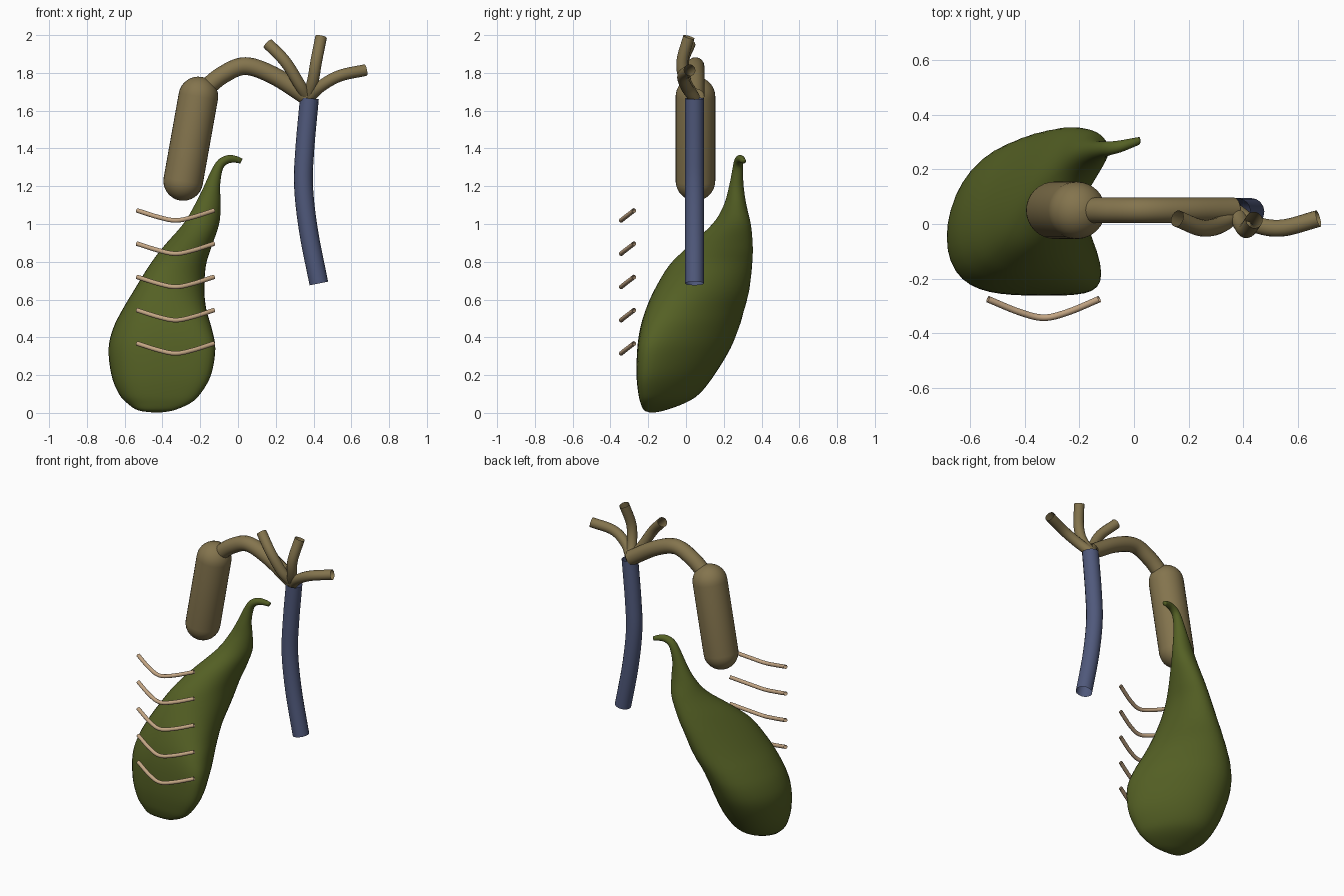
import bpy, bmesh
from math import sin, cos, pi, radians
from mathutils import Vector

if "Cube" in bpy.data.objects:
    bpy.data.objects.remove(bpy.data.objects["Cube"])


def material(name, rgb):
    m = bpy.data.materials.new(name)
    m.diffuse_color = (*rgb, 1)
    m.use_nodes = True
    m.node_tree.nodes["Principled BSDF"].inputs["Base Color"].default_value = m.diffuse_color
    return m


GREEN = material("green", (0.09, 0.118, 0.018))
TAN = material("tan", (0.23, 0.175, 0.075))
BLUE = material("blue", (0.08, 0.10, 0.20))
PINK = material("pale_tan", (0.55, 0.38, 0.23))


def smooth_rows(rows, n):
    """Catmull-Rom interpolation of equally long tuples."""
    rows = [tuple(r) for r in rows]
    first = tuple(2 * a - b for a, b in zip(rows[0], rows[1]))
    last = tuple(2 * a - b for a, b in zip(rows[-1], rows[-2]))
    p = [first] + rows + [last]
    out = []
    for i in range(1, len(p) - 2):
        for k in range(n):
            t = k / n
            out.append(tuple(
                0.5 * (2 * b + (c - a) * t + (2 * a - 5 * b + 4 * c - d) * t * t
                       + (3 * b - a - 3 * c + d) * t ** 3)
                for a, b, c, d in zip(p[i - 1], p[i], p[i + 1], p[i + 2])))
    return out + [rows[-1]]


def loft(name, rings, mat):
    """Skin a list of closed rings and cap both ends."""
    bm = bmesh.new()
    vs = [[bm.verts.new(co) for co in ring] for ring in rings]
    n = len(vs[0])
    for a, b in zip(vs, vs[1:]):
        for i in range(n):
            j = (i + 1) % n
            bm.faces.new((a[i], a[j], b[j], b[i]))
    bm.faces.new(vs[0][::-1])
    bm.faces.new(vs[-1])
    bmesh.ops.recalc_face_normals(bm, faces=bm.faces[:])
    for f in bm.faces:
        f.smooth = True
    me = bpy.data.meshes.new(name)
    bm.to_mesh(me)
    bm.free()
    me.materials.append(mat)
    ob = bpy.data.objects.new(name, me)
    bpy.context.collection.objects.link(ob)
    return ob


def tube(name, points, radius, mat):
    """Round open tube along a smoothed path."""
    cu = bpy.data.curves.new(name, "CURVE")
    cu.dimensions = "3D"
    cu.bevel_depth = radius
    cu.bevel_resolution = 6
    path = smooth_rows(points, 8)
    sp = cu.splines.new("POLY")
    sp.points.add(len(path) - 1)
    for pt, co in zip(sp.points, path):
        pt.co = (*co, 1)
    sp.use_smooth = True
    cu.materials.append(mat)
    ob = bpy.data.objects.new(name, cu)
    bpy.context.collection.objects.link(ob)
    bpy.ops.object.select_all(action="DESELECT")
    ob.select_set(True)
    bpy.context.view_layer.objects.active = ob
    bpy.ops.object.convert(target="MESH")
    return ob


# Pear-shaped sac: x range, y range, height, section skew, egg shape
body = [
    (-.45, -.41, -.19, -.165, .002, -.3, .4),
    (-.53, -.34, -.222, -.11, .014, -.3, .4),
    (-.585, -.255, -.24, -.01, .05, -.3, .43),
    (-.63, -.20, -.252, .07, .10, -.3, .45),
    (-.67, -.143, -.262, .15, .20, -.3, .45),
    (-.685, -.12, -.258, .235, .34, -.28, .45),
    (-.66, -.14, -.242, .28, .45, -.2, .4),
    (-.61, -.168, -.212, .31, .55, -.05, .33),
    (-.55, -.178, -.168, .335, .65, .15, .25),
    (-.47, -.17, -.09, .35, .78, .35, .15),
    (-.395, -.14, .01, .354, .88, .4, .1),
    (-.29, -.10, .14, .343, 1.0, .3, .05),
    (-.23, -.092, .20, .32, 1.1, .15, 0),
    (-.18, -.095, .228, .305, 1.2, 0, 0),
]
rows = [((a + b) / 2, (c + d) / 2, z, (b - a) / 2, (d - c) / 2, s, k, 0)
        for a, b, c, d, z, s, k in body]
# Hooked neck: centre, radii, skew, egg, tilt
rows += [(-.112, .273, 1.28, .028, .029, 0, 0, radians(22)),
         (-.088, .277, 1.323, .024, .025, 0, 0, radians(50)),
         (-.05, .284, 1.343, .022, .022, 0, 0, radians(88)),
         (-.012, .295, 1.342, .018, .018, 0, 0, radians(105)),
         (.018, .304, 1.333, .014, .014, 0, 0, radians(115))]
rings = []
for cx, cy, cz, rx, ry, skew, egg, tilt in smooth_rows(rows, 4):
    ring = []
    for i in range(40):
        t = 2 * pi * i / 40
        u = rx * cos(t)
        v = ry * (sin(t + skew) - egg * cos(t + skew) ** 2)
        ring.append((cx + u * cos(tilt), cy + v, cz - u * sin(tilt)))
    rings.append(ring)
loft("sac", rings, GREEN)

# Capsule: lathe of two half spheres around a slanted axis
low, high, R = Vector((-.290, .05, 1.228)), Vector((-.210, .05, 1.675)), .105
axis = (high - low).normalized()
side, depth = Vector((0, 1, 0)).cross(axis), Vector((0, 1, 0))
angles = [(low, -89 + 89 * i / 8) for i in range(9)] + [(high, 89 * i / 8) for i in range(9)]
rings = []
for c, deg in angles:
    a = radians(deg)
    rings.append([c + axis * R * sin(a) + R * cos(a) *
                  (side * cos(2 * pi * i / 32) + depth * sin(2 * pi * i / 32))
                  for i in range(32)])
loft("capsule", rings, TAN)

# Arched pipe from the capsule to the junction
tube("arch_pipe", [(-.18, .05, 1.71), (-.08, .05, 1.79), (.04, .05, 1.836),
                   (.19, .05, 1.785), (.365, .05, 1.675)], .047, TAN)

# Long blue vessel
tube("blue_vessel", [(.378, .045, 1.665), (.354, .045, 1.4), (.347, .045, 1.2),
                     (.374, .045, .96), (.428, .045, .685)], .05, BLUE)

# Three branches above the junction
J = (.37, .045, 1.665)
branches = [
    [J, (.322, .0, 1.745), (.25, -.015, 1.86), (.158, .02, 1.955)],
    [J, (.397, -.005, 1.76), (.414, -.02, 1.86), (.44, .015, 1.99)],
    [J, (.44, .0, 1.73), (.54, -.015, 1.785), (.675, .02, 1.815)],
]
for i, pts in enumerate(branches):
    tube(f"branch_{i + 1}", pts, .031, TAN)

# Five curved bars in front of the sac
for i in range(5):
    z = 1.072 - .176 * i
    tube(f"front_bar_{i + 1}", [(-.535, -.275, z), (-.42, -.322, z - .036), (-.33, -.343, z - .053),
                                (-.24, -.322, z - .036), (-.127, -.275, z)], .012, PINK)
